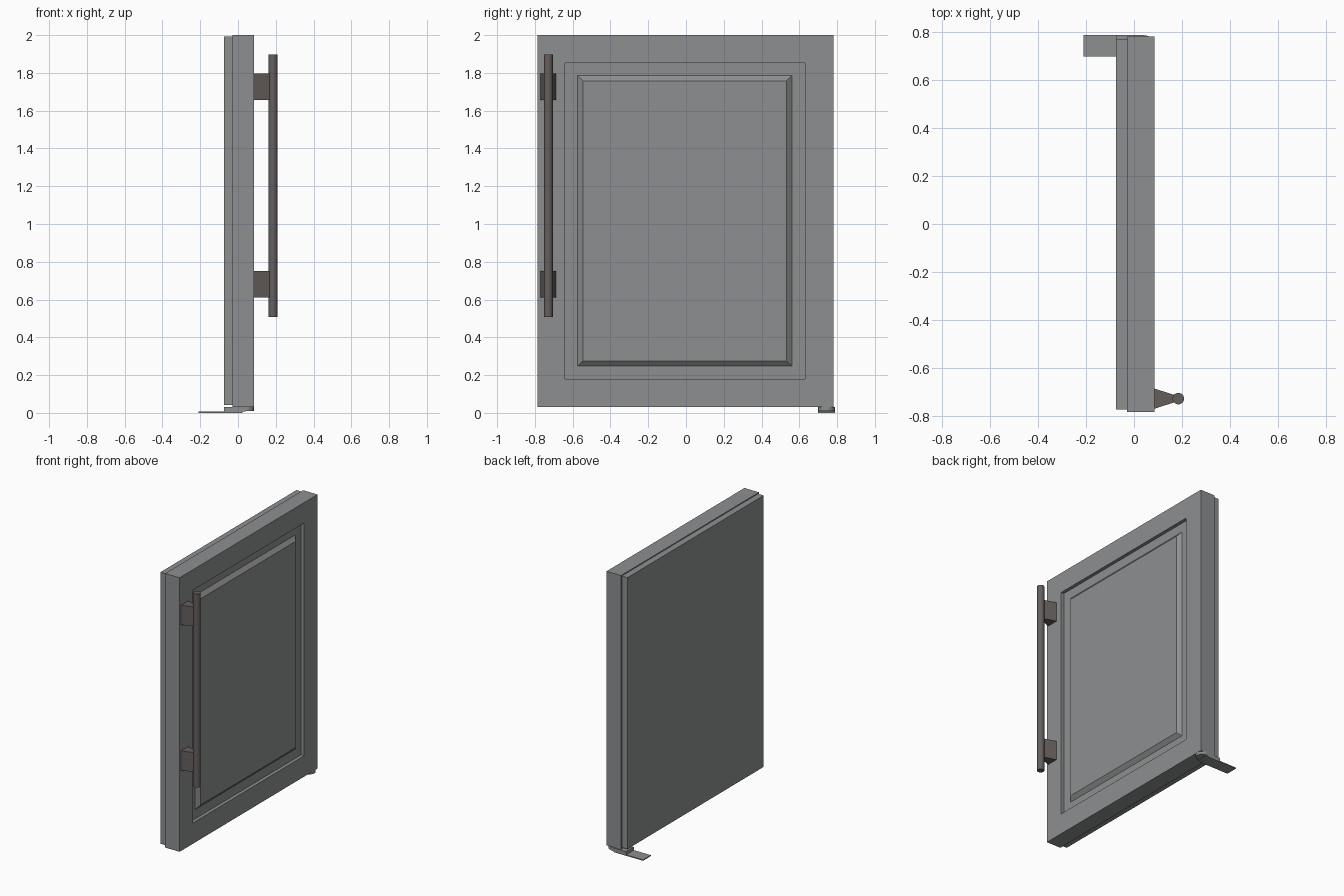
import bpy, bmesh, math

if "Cube" in bpy.data.objects:
    bpy.data.objects.remove(bpy.data.objects["Cube"])


def material(name, rgb):
    m = bpy.data.materials.new(name)
    m.diffuse_color = (*rgb, 1)
    m.use_nodes = True
    m.node_tree.nodes["Principled BSDF"].inputs["Base Color"].default_value = m.diffuse_color
    return m


GREY = material("door grey", (0.27, 0.275, 0.28))
BRONZE = material("handle brown grey", (0.13, 0.113, 0.108))


def finish(name, bm, mat):
    bmesh.ops.recalc_face_normals(bm, faces=bm.faces)
    me = bpy.data.meshes.new(name)
    bm.to_mesh(me)
    bm.free()
    me.materials.append(mat)
    ob = bpy.data.objects.new(name, me)
    bpy.context.collection.objects.link(ob)
    return ob


def loft(name, rings, mat):
    """Closed solid from rectangles (x, y0, y1, z0, z1) stacked along x."""
    bm = bmesh.new()
    loops = [[bm.verts.new((x, y, z)) for y, z in ((y0, z0), (y1, z0), (y1, z1), (y0, z1))]
             for x, y0, y1, z0, z1 in rings]
    for a, b in zip(loops, loops[1:]):
        for i in range(4):
            j = (i + 1) % 4
            bm.faces.new((a[i], a[j], b[j], b[i]))
    bm.faces.new(loops[0])
    bm.faces.new(loops[-1])
    return finish(name, bm, mat)


def box(name, x0, x1, y0, y1, z0, z1, mat):
    return loft(name, [(x0, y0, y1, z0, z1), (x1, y0, y1, z0, z1)], mat)


def cylinder(name, x, y, z0, z1, r, mat, sides=24):
    bm = bmesh.new()
    bmesh.ops.create_cone(bm, cap_ends=True, segments=sides, radius1=r, radius2=r, depth=z1 - z0)
    bmesh.ops.translate(bm, verts=bm.verts, vec=(x, y, (z0 + z1) / 2))
    ob = finish(name, bm, mat)
    bpy.ops.object.select_all(action='DESELECT')
    ob.select_set(True)
    bpy.context.view_layer.objects.active = ob
    bpy.ops.object.shade_smooth_by_angle(angle=math.radians(40))
    return ob


# Door slab with sunken groove and raised bevelled centre panel
FRONT, FLOOR = 0.085, 0.061
loft("door_panel", [
    (-0.03, -0.785, 0.782, 0.03, 2.0),
    (FRONT, -0.785, 0.782, 0.03, 2.0),
    (FRONT, -0.64, 0.63, 0.18, 1.853),
    (FLOOR, -0.64, 0.63, 0.18, 1.853),
    (FLOOR, -0.574, 0.562, 0.247, 1.787),
    (FRONT, -0.545, 0.533, 0.275, 1.758),
], GREY)

# Slightly smaller inner liner on the back
box("door_liner", -0.075, -0.03, -0.775, 0.772, 0.042, 1.993, GREY)

# Handle bar and its two tapered mounts
BAR_X, BAR_Y = 0.185, -0.729
cylinder("handle_bar", BAR_X, BAR_Y, 0.508, 1.898, 0.024, BRONZE)
for name, z in (("lower_handle_mount", 0.61), ("upper_handle_mount", 1.657)):
    loft(name, [(FRONT, BAR_Y - 0.042, BAR_Y + 0.042, z, z + 0.14),
                (BAR_X - 0.015, BAR_Y - 0.015, BAR_Y + 0.015, z, z + 0.14)], BRONZE)

# Bottom hinge: thin foot plate, raised bracket and rounded pivot
box("hinge_plate", -0.21, 0.025, 0.70, 0.788, 0.0, 0.007, GREY)
box("hinge_bracket", -0.075, 0.043, 0.70, 0.788, 0.007, 0.03, GREY)
cylinder("hinge_pivot", 0.042, 0.745, 0.01, 0.032, 0.043, GREY)
